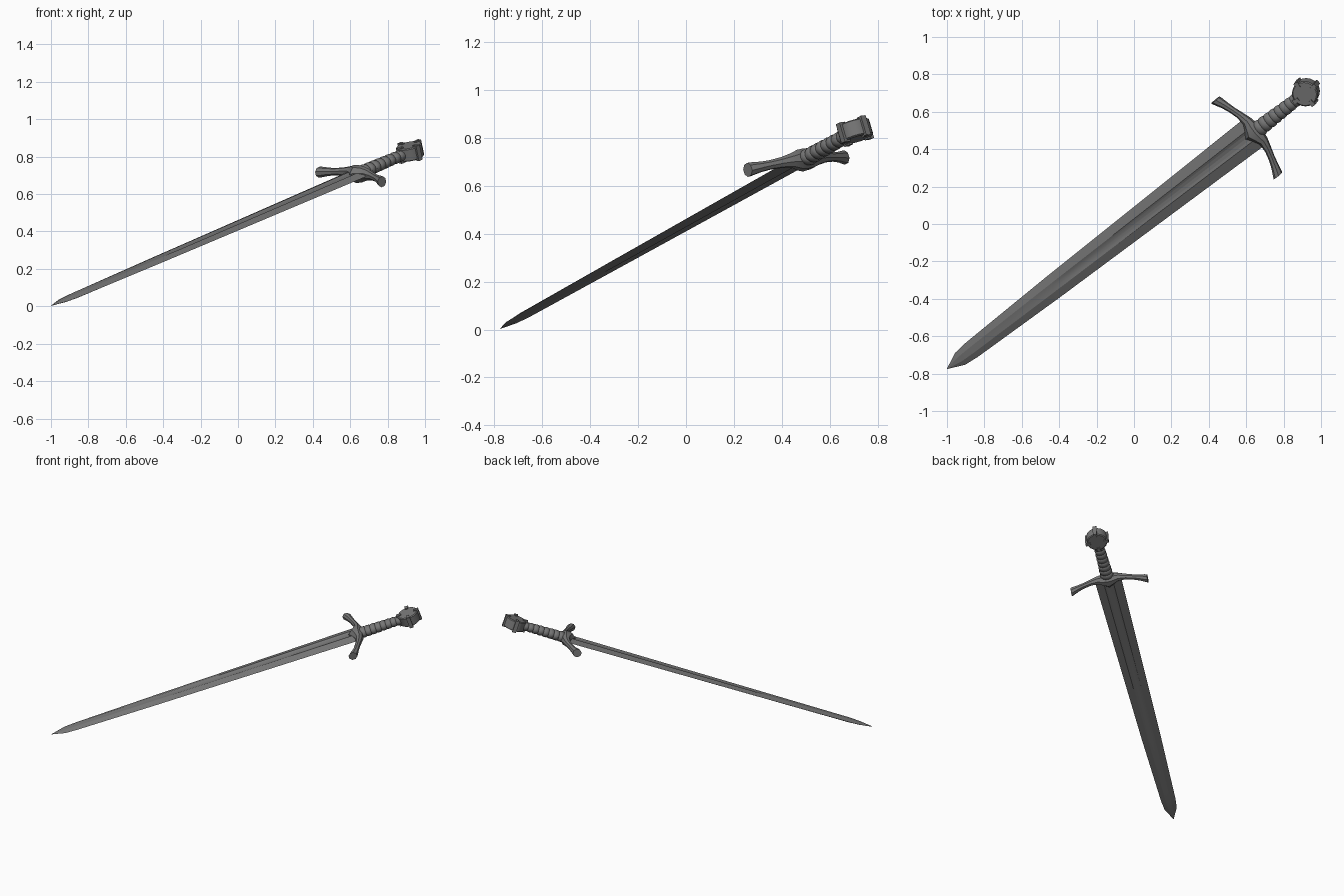
import bpy, bmesh, math
from mathutils import Vector, Matrix

if "Cube" in bpy.data.objects:
    bpy.data.objects.remove(bpy.data.objects["Cube"])

# Sword frame: local x runs tip -> pommel, y across the blade, z out of the flat
d = Vector((1.92, 1.48, 0.825)).normalized()
w = Vector((-0.61, 0.786, 0.108))
w = (w - d * w.dot(d)).normalized()
n = d.cross(w)
FRAME = Matrix.Translation((-1.0, -0.775, 0.003)) @ Matrix((d, w, n)).transposed().to_4x4()

steel = bpy.data.materials.new("dark_steel")
steel.diffuse_color = (0.18, 0.18, 0.18, 1)
steel.use_nodes = True
steel.node_tree.nodes["Principled BSDF"].inputs["Base Color"].default_value = steel.diffuse_color


def finish(bm, name, angle=30):
    bmesh.ops.recalc_face_normals(bm, faces=bm.faces)
    bm.transform(FRAME)
    me = bpy.data.meshes.new(name)
    bm.to_mesh(me)
    bm.free()
    me.materials.append(steel)
    ob = bpy.data.objects.new(name, me)
    bpy.context.collection.objects.link(ob)
    bpy.context.view_layer.objects.active = ob
    ob.select_set(True)
    bpy.ops.object.shade_smooth_by_angle(angle=math.radians(angle))
    ob.select_set(False)
    return ob


def loft(bm, rings):
    rows = [[bm.verts.new(p) for p in r] for r in rings]
    k = len(rows[0])
    for a, b in zip(rows, rows[1:]):
        for i in range(k):
            bm.faces.new((a[i], a[(i + 1) % k], b[(i + 1) % k], b[i]))
    bm.faces.new(rows[0])
    bm.faces.new(rows[-1])


def blade_ring(s, hw, t, dip):
    # edge, lip of the groove, groove floor, mirrored to all four quarters
    top = [(hw, 0), (hw * 0.36, t), (hw * 0.2, t - dip * 0.7), (0, t - dip),
           (-hw * 0.2, t - dip * 0.7), (-hw * 0.36, t), (-hw, 0)]
    pts = top + [(y, -z) for y, z in reversed(top[1:-1])]
    return [(s, y, z) for y, z in pts]


# Blade with a shallow groove that fades out towards the tip
bm = bmesh.new()
loft(bm, [blade_ring(*r) for r in (
    (0.0, 0.001, 0.0006, 0), (0.095, 0.042, 0.009, 0), (0.178, 0.05, 0.012, 0),
    (0.76, 0.066, 0.0135, 0), (0.88, 0.068, 0.014, 0.006), (2.2, 0.091, 0.018, 0.008))])
finish(bm, "blade", 12)

# Crossguard: octagonal arms bending towards the blade, flared at the ends
half = [(0.035, -0.002, 0.036, 0.042), (0.07, 0.004, 0.025, 0.031), (0.12, -0.006, 0.019, 0.022),
        (0.17, -0.022, 0.018, 0.019), (0.21, -0.036, 0.021, 0.021), (0.25, -0.052, 0.027, 0.027),
        (0.264, -0.058, 0.028, 0.028)]
stations = [(-b, *r) for b, *r in reversed(half)] + [(0, -0.01, 0.052, 0.045)] + half
bm = bmesh.new()
rings = []
for b, a, ha, hn in stations:
    ring = []
    for i in range(8):
        t = math.tau * (i + 0.5) / 8
        ring.append((2.195 + a + ha * 1.06 * math.cos(t), b, hn * 1.06 * math.sin(t)))
    rings.append(ring)
loft(bm, rings)
finish(bm, "crossguard", 25)

# Grip: tapering oval with wrapped ridges
bm = bmesh.new()
rings = []
TURNS, S0, S1 = 8, 2.215, 2.505
for j in range(TURNS):
    for f, swell in ((0.0, 0.9), (0.12, 1.0), (0.5, 1.05), (0.88, 1.0)):
        u = (j + f) / TURNS
        hw, hn = (0.044 - 0.010 * u) * swell, (0.035 - 0.005 * u) * swell
        rings.append([(S0 + (S1 - S0) * u, hw * math.cos(math.tau * i / 14),
                       hn * math.sin(math.tau * i / 14)) for i in range(14)])
loft(bm, rings)
finish(bm, "grip", 35)

# Pommel: thick disc with a chamfered rim
PC = 2.56
bm = bmesh.new()
loft(bm, [[(PC + r * math.cos(math.tau * i / 20), r * math.sin(math.tau * i / 20), z)
           for i in range(20)]
          for r, z in ((0.064, -0.036), (0.07, -0.031), (0.07, 0.031), (0.064, 0.036))])
finish(bm, "pommel", 25)

# Pommel clasps: small blocks gripping the rim on the free sides and at the grip
for k, name in enumerate(("end", "left", "grip_side", "right")):
    ang = k * math.pi / 2
    bm = bmesh.new()
    rot = Matrix.Translation((PC, 0, 0)) @ Matrix.Rotation(ang, 4, 'Z')
    for pos, size in (((0.071, 0, 0), (0.016, 0.026, 0.084)),
                      ((0.06, 0, 0.038), (0.03, 0.018, 0.010)),
                      ((0.06, 0, -0.038), (0.03, 0.018, 0.010))):
        bmesh.ops.create_cube(bm, size=1, matrix=rot @ Matrix.Translation(pos)
                              @ Matrix.Diagonal((*size, 1)))
    finish(bm, "pommel_clasp_" + name)
